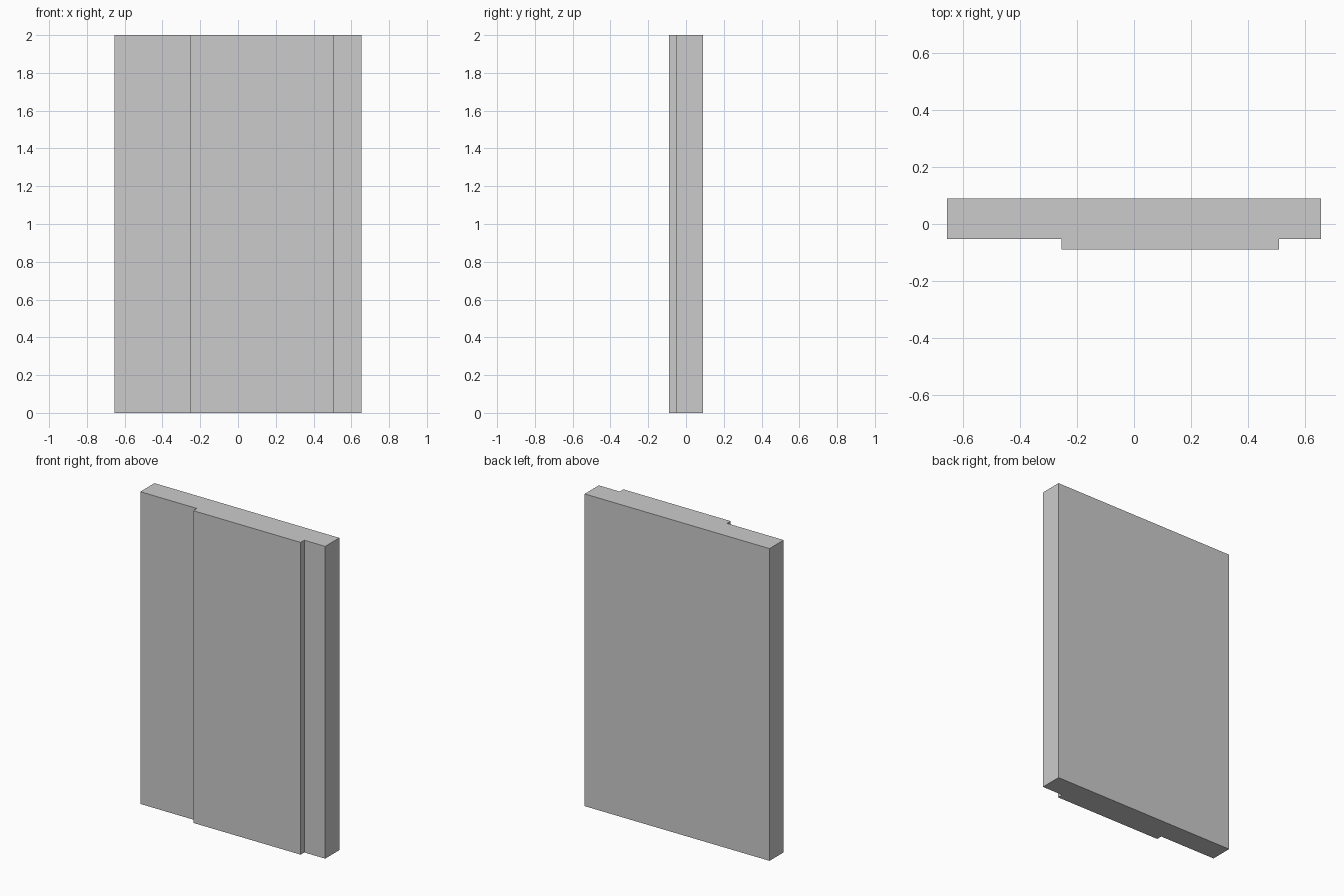
import bpy
import bmesh

if "Cube" in bpy.data.objects:
    bpy.data.objects.remove(bpy.data.objects["Cube"])

HEIGHT = 2.0
HALF_W, HALF_D = 0.655, 0.09
STEP_Y = -0.053                    # face of the side strips
PANEL_L, PANEL_R = -0.254, 0.507   # raised panel edges


def extrude_profile(name, points, height):
    """Extrude a closed plan outline (counter-clockwise) upward from z = 0."""
    bm = bmesh.new()
    base = bm.faces.new([bm.verts.new((x, y, 0)) for x, y in points])
    top = bmesh.ops.extrude_face_region(bm, geom=[base], use_keep_orig=True)
    verts = [g for g in top["geom"] if isinstance(g, bmesh.types.BMVert)]
    bmesh.ops.translate(bm, verts=verts, vec=(0, 0, height))
    bmesh.ops.recalc_face_normals(bm, faces=bm.faces)
    mesh = bpy.data.meshes.new(name)
    bm.to_mesh(mesh)
    bm.free()
    obj = bpy.data.objects.new(name, mesh)
    bpy.context.collection.objects.link(obj)
    return obj


# Flat slab with an off-centre raised panel on the front
extrude_profile("stepped_panel", [
    (-HALF_W, STEP_Y), (PANEL_L, STEP_Y),
    (PANEL_L, -HALF_D), (PANEL_R, -HALF_D),
    (PANEL_R, STEP_Y), (HALF_W, STEP_Y),
    (HALF_W, HALF_D), (-HALF_W, HALF_D),
], HEIGHT)
